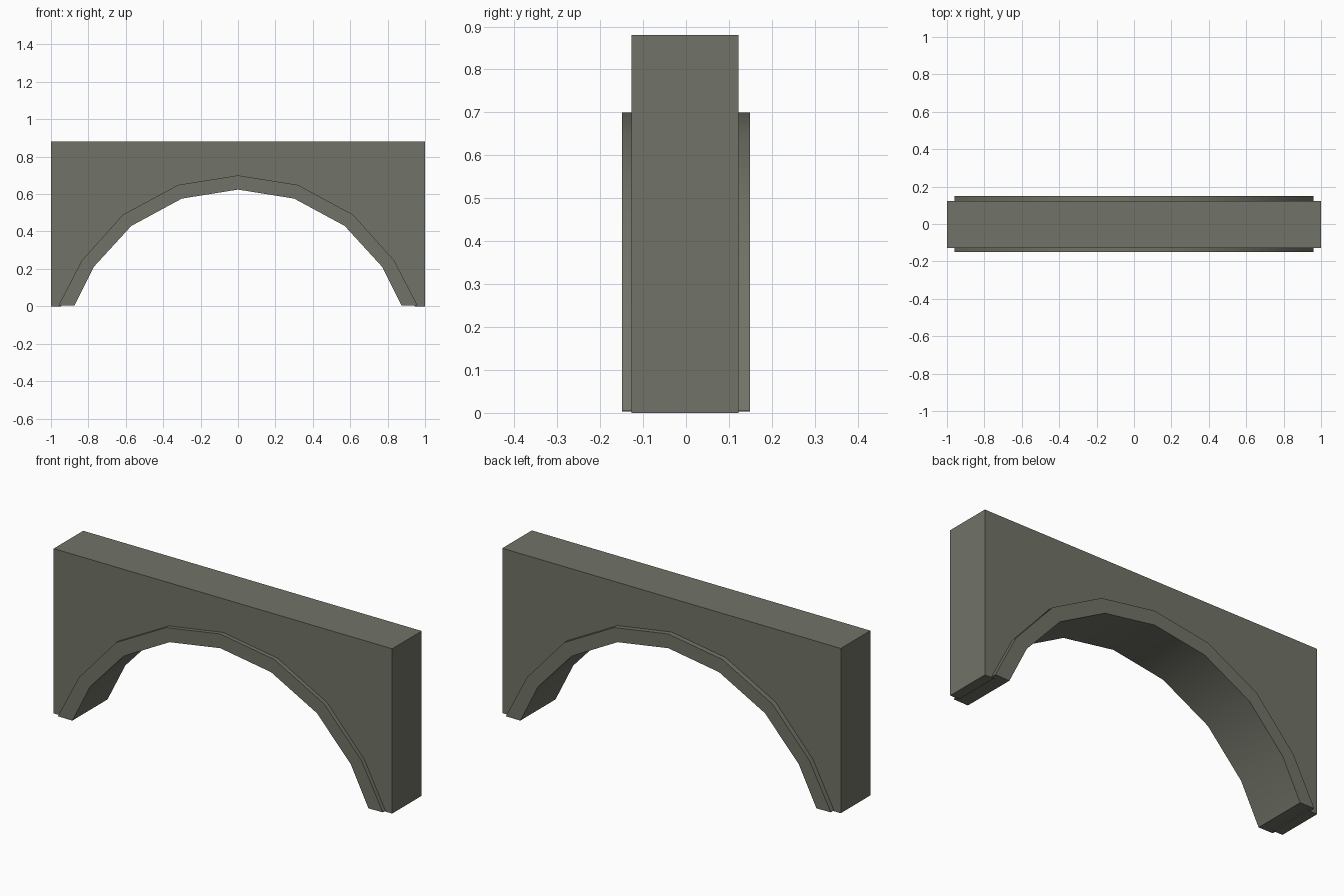
import bpy, bmesh, math

if "Cube" in bpy.data.objects:
    bpy.data.objects.remove(bpy.data.objects["Cube"])

stone = bpy.data.materials.new("grey_stone")
stone.diffuse_color = (0.165, 0.17, 0.135, 1)
stone.use_nodes = True
stone.node_tree.nodes["Principled BSDF"].inputs["Base Color"].default_value = stone.diffuse_color


def mirrored(half):
    """Full left-to-right line from its left half, which ends at the apex."""
    return half + [(-x, z) for x, z in reversed(half[:-1])]


def extrude_profile(name, points, y0, y1):
    """Solid made from an XZ outline running from y0 to y1."""
    bm = bmesh.new()
    face = bm.faces.new([bm.verts.new((x, y0, z)) for x, z in points])
    new = bmesh.ops.extrude_face_region(bm, geom=[face])["geom"]
    for v in new:
        if isinstance(v, bmesh.types.BMVert):
            v.co.y = y1
    bmesh.ops.recalc_face_normals(bm, faces=bm.faces)
    mesh = bpy.data.meshes.new(name)
    bm.to_mesh(mesh)
    bm.free()
    mesh.materials.append(stone)
    obj = bpy.data.objects.new(name, mesh)
    bpy.context.collection.objects.link(obj)
    return obj


outer = mirrored([(-0.96, 0.004), (-0.835, 0.245), (-0.615, 0.49), (-0.32, 0.649), (0, 0.70)])
inner = mirrored([(-0.875, 0.003), (-0.77, 0.212), (-0.57, 0.43), (-0.30, 0.576), (0, 0.624)])

# Wall block with the opening hidden just behind the arch trim
opening = [(x * 0.985, z * 0.985) for x, z in outer]
opening[0], opening[-1] = (-0.946, 0), (0.946, 0)
extrude_profile("wall", [(-1, 0)] + opening + [(1, 0), (1, 0.88), (-1, 0.88)], -0.127, 0.122)

# Arch trim, standing slightly proud of both wall faces
arch = extrude_profile("arch_trim", outer + inner[::-1], -0.149, 0.149)
bpy.context.view_layer.objects.active = arch
arch.select_set(True)
bpy.ops.object.shade_smooth_by_angle(angle=math.radians(30))
